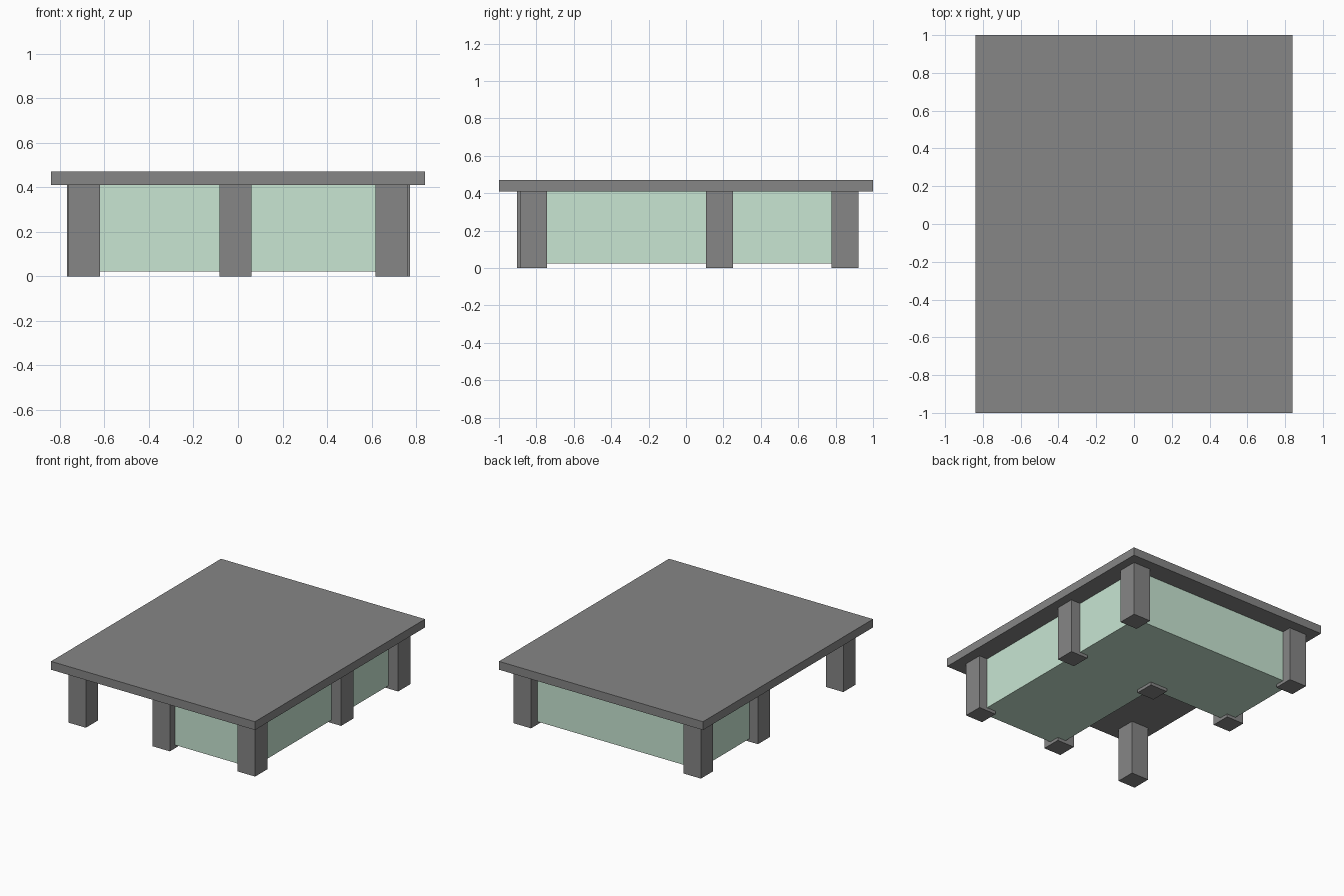
import bpy, bmesh

if "Cube" in bpy.data.objects:
    bpy.data.objects.remove(bpy.data.objects["Cube"])

ROOF_BOTTOM, ROOF_TOP = 0.41, 0.472


def material(name, color):
    mat = bpy.data.materials.new(name)
    mat.diffuse_color = (*color, 1)
    mat.use_nodes = True
    mat.node_tree.nodes["Principled BSDF"].inputs["Base Color"].default_value = mat.diffuse_color
    return mat


concrete = material("dark_concrete", (0.24, 0.24, 0.24))
glass = material("pale_green_glass", (0.58, 0.79, 0.65))


def prism(name, outline, z0, z1, mat):
    """Extrude a flat outline from z0 up to z1."""
    bm = bmesh.new()
    face = bm.faces.new([bm.verts.new((x, y, z0)) for x, y in outline])
    top = bmesh.ops.extrude_face_region(bm, geom=[face])["geom"]
    verts = [v for v in top if isinstance(v, bmesh.types.BMVert)]
    bmesh.ops.translate(bm, vec=(0, 0, z1 - z0), verts=verts)
    bmesh.ops.recalc_face_normals(bm, faces=bm.faces[:])
    mesh = bpy.data.meshes.new(name)
    bm.to_mesh(mesh)
    bm.free()
    mesh.materials.append(mat)
    obj = bpy.data.objects.new(name, mesh)
    bpy.context.collection.objects.link(obj)


def rect(cx, cy, hx, hy):
    return [(cx - hx, cy - hy), (cx + hx, cy - hy), (cx + hx, cy + hy), (cx - hx, cy + hy)]


# Flat roof slab
prism("roof_slab", rect(0, 0, 0.84, 1.0), ROOF_BOTTOM, ROOF_TOP, concrete)

# Square columns
columns = {
    "front_left": (-0.692, -0.832),
    "front_middle": (-0.012, -0.816),
    "front_right": (0.691, -0.816),
    "left_middle": (-0.697, 0.18),
    "inner_corner": (-0.012, 0.18),
    "right_middle": (0.702, 0.18),
    "back_left": (-0.697, 0.851),
    "back_right": (0.702, 0.851),
}
for name, (x, y) in columns.items():
    prism(name + "_column", rect(x, y, 0.072, 0.072), 0, ROOF_BOTTOM, concrete)

# L-shaped glazed room, open at the front left corner
prism("glazed_room", [(-0.01, -0.825), (0.695, -0.825), (0.695, 0.85),
                      (-0.70, 0.85), (-0.70, 0.18), (-0.01, 0.18)], 0.023, ROOF_BOTTOM, glass)
